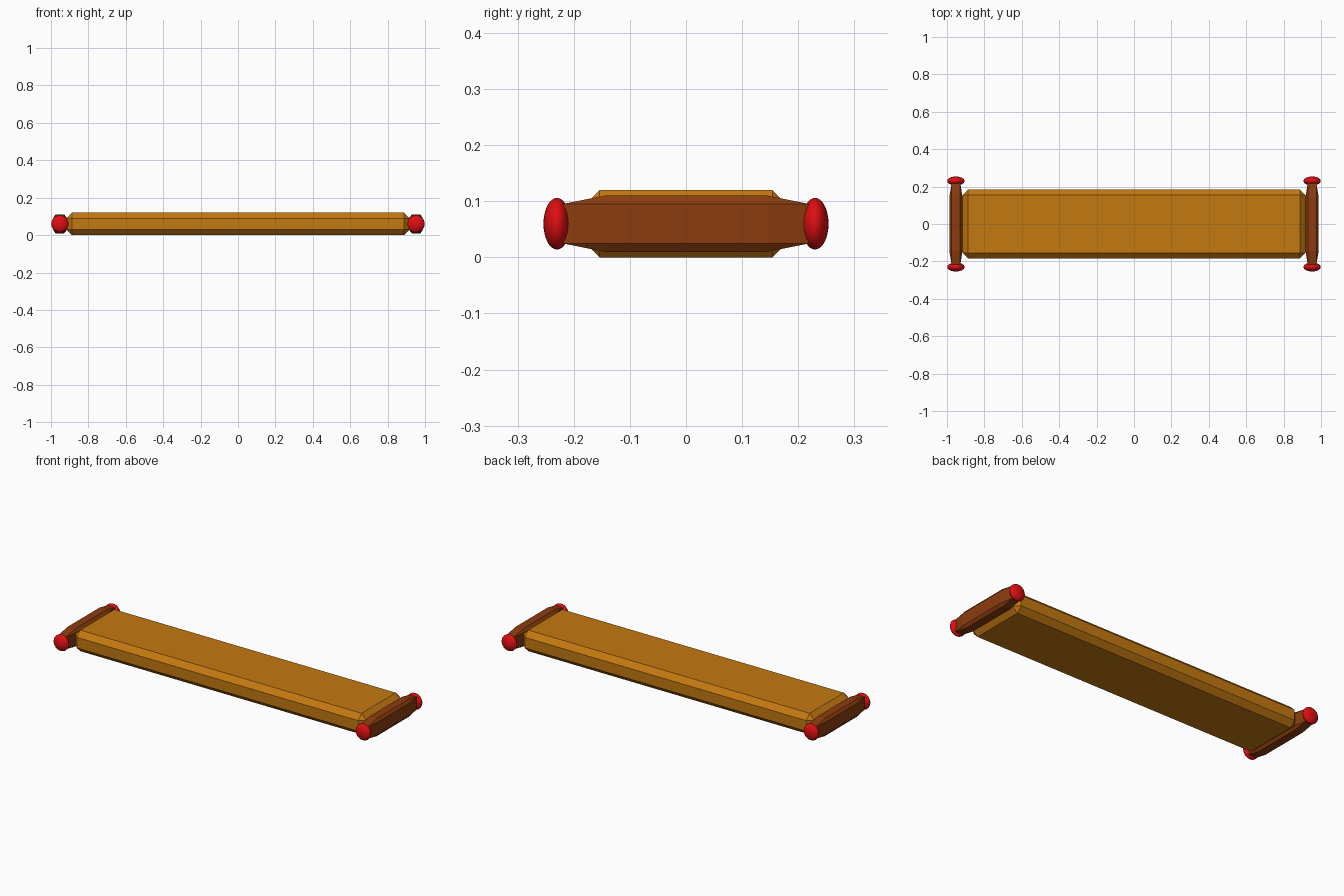
import bpy, bmesh
from mathutils import Matrix

if "Cube" in bpy.data.objects:
    bpy.data.objects.remove(bpy.data.objects["Cube"])


def srgb(r, g, b):
    lin = lambda c: c / 12.92 if c <= 0.04045 else ((c + 0.055) / 1.055) ** 2.4
    return (lin(r / 255), lin(g / 255), lin(b / 255), 1)


def material(name, rgb):
    m = bpy.data.materials.new(name)
    m.diffuse_color = srgb(*rgb)
    m.use_nodes = True
    m.node_tree.nodes["Principled BSDF"].inputs["Base Color"].default_value = m.diffuse_color
    return m


wood = material("golden wood", (196, 120, 16))
brown = material("dark brown wood", (139, 60, 14))
red = material("red", (222, 14, 18))


def finish(bm, name, mat):
    me = bpy.data.meshes.new(name)
    bm.to_mesh(me)
    bm.free()
    me.materials.append(mat)
    ob = bpy.data.objects.new(name, me)
    bpy.context.collection.objects.link(ob)
    return ob


def chamfered_box(name, centre, half, cut, mat):
    """Box with every edge chamfered, by a separate amount on each axis."""
    bm = bmesh.new()
    for axis in range(3):
        for sx in (-1, 1):
            for sy in (-1, 1):
                for sz in (-1, 1):
                    s = (sx, sy, sz)
                    bm.verts.new([centre[i] + s[i] * (half[i] - (0 if i == axis else cut[i]))
                                  for i in range(3)])
    bmesh.ops.convex_hull(bm, input=bm.verts)
    bmesh.ops.dissolve_limit(bm, angle_limit=0.01, verts=bm.verts, edges=bm.edges)
    bmesh.ops.recalc_face_normals(bm, faces=bm.faces)
    return finish(bm, name, mat)


# Long board
chamfered_box("board", (0, 0, 0.06), (0.917, 0.184, 0.06), (0.03, 0.03, 0.03), wood)

for side, sx in (("left", -1), ("right", 1)):
    # Crossbar at each end of the board
    chamfered_box(side + "_crossbar", (sx * 0.952, 0, 0.06),
                  (0.035, 0.22, 0.05), (0.012, 0.075, 0.015), brown)
    # Flattened round knobs on the crossbar ends
    for end, sy in (("front", -1), ("back", 1)):
        bm = bmesh.new()
        bmesh.ops.create_uvsphere(bm, u_segments=32, v_segments=16, radius=1)
        bmesh.ops.transform(bm, verts=bm.verts, matrix=Matrix.Translation(
            (sx * 0.952, sy * 0.23, 0.06)) @ Matrix.Diagonal((0.046, 0.024, 0.046, 1)))
        for f in bm.faces:
            f.smooth = True
        finish(bm, f"{side}_{end}_knob", red)
